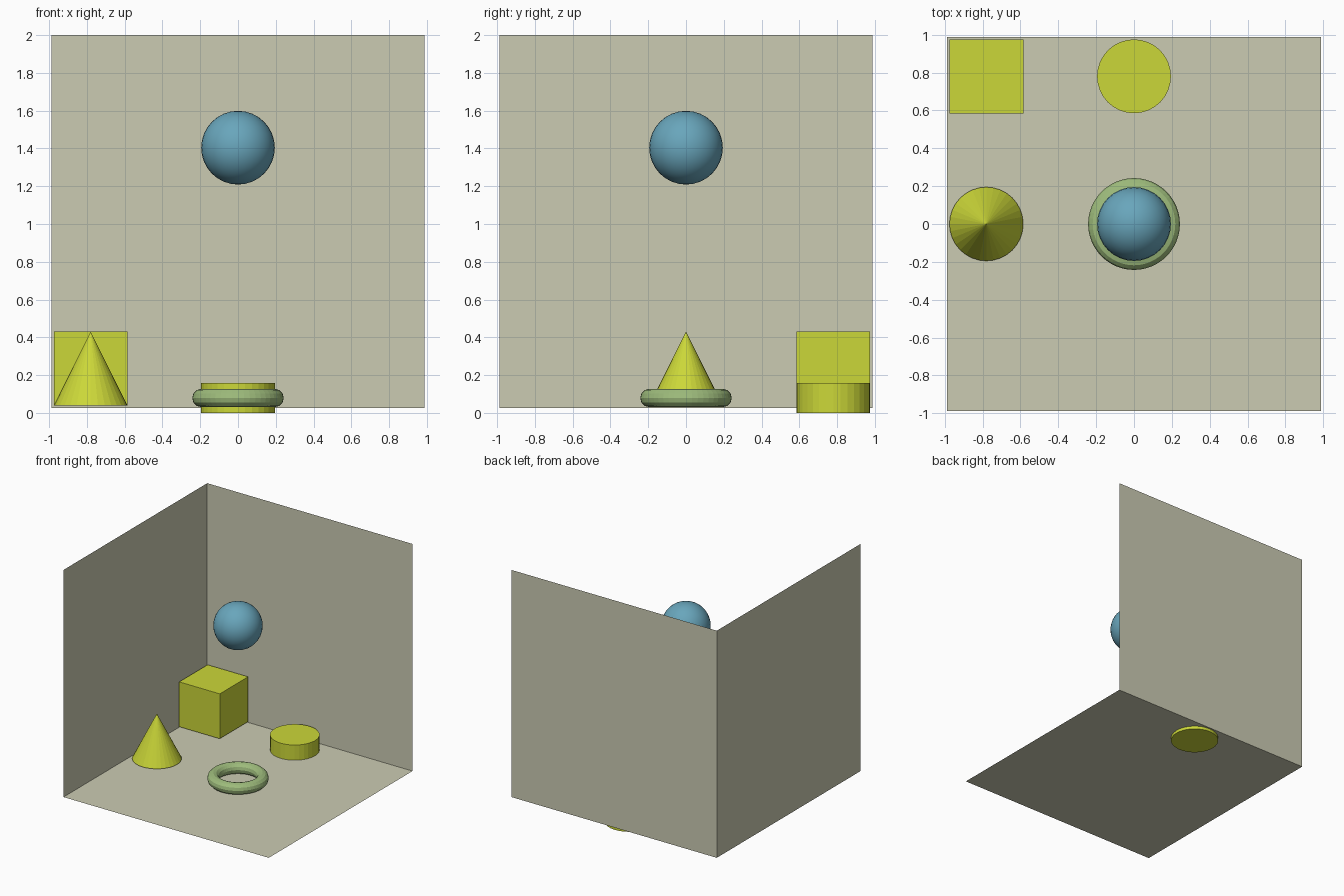
import bpy, math

if "Cube" in bpy.data.objects:
    bpy.data.objects.remove(bpy.data.objects["Cube"])

R = 0.195      # half size shared by the small solids
H = 0.987      # half width of the open room
FLOOR = 0.026  # floor height
OFF = 0.78     # spacing of the solids


def material(name, rgb):
    m = bpy.data.materials.new(name)
    m.diffuse_color = (*rgb, 1)
    m.use_nodes = True
    m.node_tree.nodes["Principled BSDF"].inputs["Base Color"].default_value = m.diffuse_color
    return m


wall_grey = material("warm_grey", (0.60, 0.60, 0.45))
yellow = material("yellow_green", (0.60, 0.68, 0.04))
blue = material("blue", (0.14, 0.38, 0.50))
green = material("soft_green", (0.34, 0.50, 0.20))


def finish(name, mat, smooth=False):
    ob = bpy.context.object
    ob.name = name
    ob.data.materials.append(mat)
    if smooth:
        bpy.ops.object.shade_smooth_by_angle(angle=math.radians(40))
    return ob


# Open room: floor, back wall and left wall, all facing inward
for name, loc, rot in (
    ("floor", (0, 0, FLOOR), (0, 0, 0)),
    ("back_wall", (0, H, FLOOR + H), (math.pi / 2, 0, 0)),
    ("left_wall", (-H, 0, FLOOR + H), (0, math.pi / 2, 0)),
):
    bpy.ops.mesh.primitive_plane_add(size=2 * H, location=loc, rotation=rot)
    finish(name, wall_grey)

# Block in the back left corner
bpy.ops.mesh.primitive_cube_add(size=2 * R, location=(-OFF, OFF, 0.04 + R))
finish("block", yellow)

# Cone by the left wall
bpy.ops.mesh.primitive_cone_add(vertices=32, radius1=R, depth=2 * R,
                                location=(-OFF, 0, 0.04 + R))
finish("cone", yellow)

# Low drum by the back wall, passing through the floor
bpy.ops.mesh.primitive_cylinder_add(vertices=32, radius=R, depth=0.158,
                                    location=(0, OFF, 0.079))
finish("drum", yellow)

# Ring on the floor
bpy.ops.mesh.primitive_torus_add(major_segments=48, minor_segments=12,
                                 major_radius=0.194, minor_radius=0.0485,
                                 location=(0, 0, 0.079))
finish("ring", green)

# Floating ball above the ring
bpy.ops.mesh.primitive_uv_sphere_add(segments=32, ring_count=16, radius=R,
                                     location=(0, 0, 1.404))
finish("ball", blue, smooth=True)
